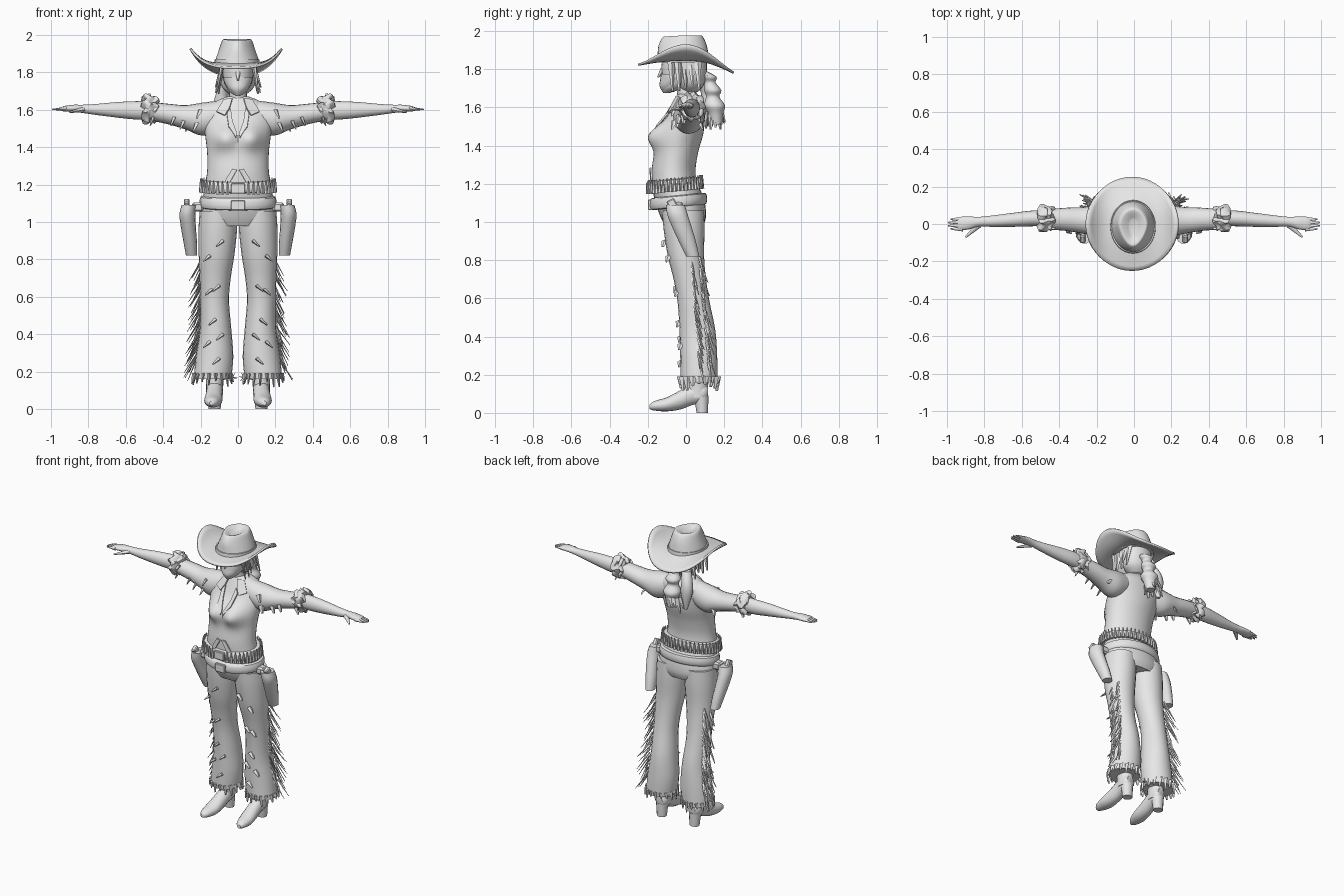
import bpy, bmesh, math, random
from mathutils import Vector, Matrix

random.seed(4)
if "Cube" in bpy.data.objects:
    bpy.data.objects.remove(bpy.data.objects["Cube"])

clay = bpy.data.materials.new("plain_grey")
clay.use_nodes = True
GREY = (0.8, 0.8, 0.8, 1)
clay.diffuse_color = GREY
clay.node_tree.nodes["Principled BSDF"].inputs["Base Color"].default_value = GREY


def finish(name, bm, smooth=True, solid=0):
    bmesh.ops.recalc_face_normals(bm, faces=bm.faces)
    mesh = bpy.data.meshes.new(name)
    bm.to_mesh(mesh)
    bm.free()
    mesh.materials.append(clay)
    obj = bpy.data.objects.new(name, mesh)
    bpy.context.collection.objects.link(obj)
    if solid:
        mod = obj.modifiers.new("thickness", 'SOLIDIFY')
        mod.thickness, mod.offset = solid, 0
    if smooth:
        bpy.ops.object.select_all(action='DESELECT')
        obj.select_set(True)
        bpy.context.view_layer.objects.active = obj
        bpy.ops.object.shade_smooth_by_angle(angle=math.radians(45))
    return obj


def spline(rows, steps):
    """Smoothly resample rows of numbers."""
    out = []
    for i in range(len(rows) - 1):
        a, b, c, d = (rows[max(0, min(len(rows) - 1, i + k))] for k in (-1, 0, 1, 2))
        for s in range(steps):
            t = s / steps
            out.append([q + t / 2 * (r - p + t * (2*p - 5*q + 4*r - w + t * (3*(q - r) + w - p)))
                        for p, q, r, w in zip(a, b, c, d)])
    return out + [list(rows[-1])]


def loft(name, rows, axis='z', side=1, n=20, steps=4, warp=None):
    """Skin ellipses; each row is two centre values, station, two radii."""
    bm = bmesh.new()
    rings = []
    for c, d, t, r, q in spline(rows, steps):
        ring = []
        for i in range(n):
            a = math.tau * i / n
            u, v = c + r * math.cos(a), d + q * math.sin(a)
            p = {'x': (t, u, v), 'y': (u, t, v), 'z': (u, v, t)}[axis]
            p = Vector(warp(*p) if warp else p)
            p.x *= side
            ring.append(bm.verts.new(p))
        rings.append(ring)
    for lo, hi in zip(rings, rings[1:]):
        for i in range(n):
            j = (i + 1) % n
            bm.faces.new((lo[i], lo[j], hi[j], hi[i]))
    bm.faces.new(rings[0])
    bm.faces.new(rings[-1])
    return finish(name, bm)


def spikes(name, items, n=4, flat=0.5):
    """Tapered strips, each from a start to an end with a radius."""
    bm = bmesh.new()
    for a, b, r in items:
        a, b = Vector(a), Vector(b)
        m = Matrix.Translation((a + b) / 2) @ (b - a).to_track_quat('Z', 'Y').to_matrix().to_4x4()
        m = m @ Matrix.Diagonal((1, flat, 1, 1))
        bmesh.ops.create_cone(bm, cap_ends=True, segments=n, radius1=r, radius2=r * 0.3,
                              depth=(b - a).length, matrix=m)
    return finish(name, bm, n > 5)


def box(name, at, size, tilt=0):
    bm = bmesh.new()
    m = Matrix.Translation(at) @ Matrix.Rotation(tilt, 4, 'X') @ Matrix.Diagonal((*size, 1))
    bmesh.ops.create_cube(bm, size=1, matrix=m)
    bmesh.ops.bevel(bm, geom=bm.edges[:], offset=min(size) * 0.2, segments=1, affect='EDGES')
    return finish(name, bm, False)


# Torso with shaped chest
def bust(x, y, z):
    if y < 0:
        y -= 0.055 * math.exp(-((abs(x) - 0.07) / 0.06)**2 - ((z - 1.45) / 0.065)**2)
    return x, y, z


torso = loft("shirt", [(0, -.06, 1.17, .18, .12), (0, -.065, 1.27, .165, .115), (0, -.05, 1.37, .165, .115),
                       (0, -.03, 1.46, .175, .12), (0, .0, 1.55, .185, .1), (0, .015, 1.61, .17, .085),
                       (0, .015, 1.65, .11, .065), (0, .01, 1.67, .06, .05)], n=40, steps=6, warp=bust)
loft("neck", [(0, .015, 1.62, .055, .055), (0, .0, 1.7, .045, .05), (0, -.01, 1.77, .045, .05)])
bpy.context.view_layer.update()


def plate(name, points, side=1):
    """Thin cloth panel laid on the shirt front."""
    bm = bmesh.new()
    vs = []
    for x, z in points:
        hit, where, _, _ = torso.ray_cast(Vector((x, -1, z)), Vector((0, 1, 0)))
        vs.append(bm.verts.new((x * side, (where.y if hit else -.04) - .008, z)))
    bm.faces.new(vs)
    finish(name, bm, False, 0.009)


for s, word in ((1, "left"), (-1, "right")):
    plate(word + "_collar", [(.03, 1.66), (.075, 1.655), (.115, 1.59), (.07, 1.57), (.045, 1.61)], s)
    plate(word + "_lapel", [(.04, 1.61), (.06, 1.58), (.05, 1.51), (.01, 1.45), (.005, 1.47), (.03, 1.54)], s)
    plate(word + "_shirt_hem", [(.005, 1.28), (.03, 1.285), (.07, 1.22), (.05, 1.2)], s)

# Head, hair and face scarf
loft("head", [(0, -.095, 1.68, .022, .025), (0, -.07, 1.705, .052, .06), (0, -.035, 1.75, .075, .09),
              (0, -.02, 1.8, .083, .108), (0, -.015, 1.87, .085, .11)])
loft("face_scarf", [(0, -.1, 1.675, .012, .018), (0, -.085, 1.71, .05, .053), (0, -.06, 1.75, .074, .075),
                    (0, -.055, 1.775, .079, .078)])
spikes("nose", [((0, -.12, 1.8), (0, -.148, 1.758), .014)], 8, 1)
loft("hair_back", [(0, .02, 1.68, .04, .04), (0, .025, 1.72, .085, .07), (0, .025, 1.79, .1, .085),
                   (0, .01, 1.87, .1, .1)])
locks = []
for s in (1, -1):
    for i in range(5):
        y = -.08 + .035 * i
        locks.append(((s * .085, y, 1.84), (s * (.1 + .025 * random.random()), y + .01, 1.68 + .05 * random.random()), .022))
for i in range(12):
    a = math.tau * i / 12
    locks.append(((.04 * math.cos(a) - .02, .15 + .035 * math.sin(a), 1.58),
                  (.06 * math.cos(a) - .03, .155 + .05 * math.sin(a), 1.48 + .05 * random.random()), .02))
spikes("loose_hair_locks", locks, 5)
loft("braid", [(0, .08, 1.79, .03, .03), (0, .12, 1.76, .045, .04), (0, .125, 1.73, .03, .03),
               (0, .14, 1.69, .05, .045), (0, .14, 1.655, .035, .035), (0, .15, 1.61, .058, .055),
               (0, .155, 1.57, .045, .04), (0, .16, 1.51, .03, .03)], n=12)
loft("side_tail", [(-.06, .08, 1.74, .03, .03), (-.085, .11, 1.68, .035, .035), (-.09, .12, 1.61, .04, .035),
                   (-.09, .13, 1.5, .012, .012)], n=10)

# Hat: curled brim, band and pinched crown
bm = bmesh.new()
turns, bands = 48, 6
grid = []
for k in range(bands + 1):
    t = k / bands
    r = .1 + .145 * t
    row = []
    for i in range(turns):
        a = math.tau * i / turns
        c, q = math.cos(a), math.sin(a)
        drop = .06 if q > 0 else .018
        z = 1.852 - .03 * t + t * t * (.075 * c * c * c * c + .03 * c * c) - (drop - .02) * q * q * t
        row.append(bm.verts.new((r * c - .01, r * q * 1.02, z)))
    grid.append(row)
for lo, hi in zip(grid, grid[1:]):
    for i in range(turns):
        j = (i + 1) % turns
        bm.faces.new((lo[i], lo[j], hi[j], hi[i]))
finish("hat_brim", bm, True, 0.012)


def pinch(x, y, z):
    front = max(0, -y) / .14
    return x * (1 - .35 * front * max(0, z - 1.85) / .12) - .005, y, z - .1 * max(0, z - 1.9) * front


loft("hat_crown", [(0, -.015, 1.835, .122, .14), (0, -.015, 1.87, .115, .135), (0, -.018, 1.93, .096, .125),
                   (0, -.018, 1.972, .08, .105), (0, -.018, 1.976, .062, .085), (0, -.018, 1.955, .02, .045)],
     n=32, warp=pinch)
loft("hat_band", [(-.005, -.015, 1.845, .122, .143), (-.005, -.015, 1.87, .12, .14)], n=32, steps=1)

# Hips and tilted belts
loft("hips", [(0, -.06, 1.2, .175, .12), (0, -.035, 1.12, .19, .13), (0, -.015, 1.03, .2, .12),
              (0, -.01, .98, .17, .1)], n=28)


def belt(name, z, h, rx, ry, cy):
    lean = lambda x, y, w: (x, y, w + .1 * (y - cy))
    return loft(name, [(0, cy, z, rx - .02, ry - .02), (0, cy, z + .005, rx, ry), (0, cy, z + h / 2, rx + .006, ry + .006),
                       (0, cy, z + h, rx, ry), (0, cy, z + h + .005, rx - .02, ry - .02)], n=36, steps=2, warp=lean)


belt("cartridge_belt", 1.165, .055, .19, .135, -.06)
belt("gun_belt", 1.075, .06, .2, .145, -.04)
rounds = []
for i in range(44):
    a = math.tau * i / 44
    if abs(math.sin(a) + 1) > .03:
        x, y = .2 * math.cos(a), .145 * math.sin(a)
        rounds.append(((x, y - .06, 1.16 + .1 * y), (x, y - .06, 1.232 + .1 * y), .011))
spikes("belt_cartridges", rounds, 6, 1)
box("upper_buckle", (0, -.2, 1.18), (.075, .02, .055))
box("lower_buckle", (0, -.19, 1.09), (.075, .02, .055))

for s, word in ((1, "left"), (-1, "right")):
    # Arm, sleeve and rolled cuff
    loft(word + "_sleeve", [(.01, 1.57, .1, .07, .08), (.015, 1.55, .19, .082, .088), (.02, 1.56, .28, .07, .065),
                            (.025, 1.575, .36, .062, .056), (.025, 1.59, .45, .055, .05)], 'x', s)
    cuff = lambda x, y, z: (x + .012 * math.sin(z * 90 + y * 70), y + .006 * math.sin(z * 130), z + .008 * math.sin(y * 160))
    loft(word + "_cuff", [(.03, 1.6, .43, .04, .045), (.03, 1.6, .435, .063, .068), (.03, 1.605, .455, .057, .062),
                          (.03, 1.605, .475, .07, .076), (.03, 1.605, .5, .066, .07), (.03, 1.6, .51, .04, .045)],
         'x', s, 24, 3, cuff)
    loft(word + "_forearm", [(.03, 1.597, .44, .042, .05), (.03, 1.597, .54, .042, .049), (.022, 1.6, .65, .037, .041),
                             (.015, 1.602, .76, .03, .029), (.012, 1.605, .83, .026, .022), (.006, 1.608, .88, .034, .019),
                             (.002, 1.606, .925, .036, .015), (.002, 1.604, .945, .03, .01)], 'x', s)
    fingers = [((s * .915, .027 - .018 * i, 1.606), (s * (.982 + .006 * (3 - abs(2 * i - 3))), .025 - .017 * i, 1.602), .013)
               for i in range(4)]
    fingers.append(((s * .83, -.005, 1.6), (s * .9, -.07, 1.588), .017))
    spikes(word + "_fingers", fingers, 8, .85)
    spikes(word + "_sleeve_tears", [((s * x, y, z), (s * (x + .02), y * 1.25, z - .045), .02) for x, y, z in
                                    ((.22, -.06, 1.53), (.29, -.04, 1.54), (.45, -.01, 1.56), (.47, .06, 1.57),
                                     (.26, .07, 1.53), (.2, -.06, 1.6), (.34, -.035, 1.56))])

    # Flared trouser leg
    loft(word + "_trouser_leg", [(.105, -.015, 1.06, .1, .11), (.108, -.01, .96, .103, .107), (.115, 0, .82, .095, .095),
                                 (.122, .02, .7, .083, .085), (.125, .04, .58, .077, .084), (.12, .06, .43, .084, .094),
                                 (.125, .067, .28, .1, .097), (.137, .068, .16, .1, .097)], side=s)
    hem = []
    for i in range(18):
        a = math.tau * i / 18
        x, y = .137 + .098 * math.cos(a), .068 + .095 * math.sin(a)
        hem.append(((s * x, y, .19), (s * (x + .012 * math.cos(a)), y, .115 + .04 * random.random()), .022))
    spikes(word + "_torn_hem", hem)
    spikes(word + "_leg_tears", [((s * x, y, z), (s * (x + .035), y - .012, z - .03), .02) for x, y, z in
                                 ((.08, -.11, .9), (.15, -.09, .82), (.1, -.05, .66), (.14, -.045, .64),
                                  (.12, -.035, .48), (.08, -.025, .4), (.15, -.025, .36), (.1, -.025, .27))])

    # Side fringe, two overlapping rows
    fringe = []
    for i in range(46):
        t = i / 46
        z = .82 - .57 * t + .01 * random.random()
        x = .185 + .035 * t * t
        y = .04 + .05 * t + (.03 if i % 2 else -.02)
        fringe.append(((s * x, y, z), (s * (x + .035 + .045 * random.random()), y + .01 + .035 * random.random(),
                                       z - .1 - .03 * random.random()), .009))
    spikes(word + "_fringe", fringe)

    # Holster with revolver grip
    loft(word + "_holster", [(.262, -.055, 1.09, .04, .05), (.27, -.045, 1.04, .043, .055), (.265, -.02, .97, .04, .052),
                             (.255, .01, .89, .036, .045), (.248, .035, .82, .03, .035)], side=s, n=14)
    box(word + "_revolver_grip", (s * .275, -.07, 1.09), (.03, .045, .06), .5)
    box(word + "_holster_strap", (s * .215, -.045, 1.08), (.06, .06, .05))

    # Boot with heel and spur
    loft(word + "_boot_foot", [(.14, .032, -.19, .012, .012), (.138, .037, -.165, .032, .025), (.133, .045, -.1, .048, .037),
                               (.128, .068, -.03, .046, .05), (.125, .095, .03, .044, .055), (.125, .105, .09, .042, .05),
                               (.125, .11, .115, .025, .03)], 'y', s, 16)
    loft(word + "_boot_shaft", [(.125, .06, .08, .045, .055), (.125, .06, .15, .046, .055), (.125, .065, .26, .055, .06)],
         side=s)
    loft(word + "_boot_heel", [(.125, .085, 0, .032, .03), (.125, .08, .09, .04, .038)], side=s, n=12, steps=1)
    hub = Vector((s * .03, .08, .17))
    spikes(word + "_spur", [(hub, hub + Vector((.026 * math.cos(k), 0, .026 * math.sin(k))), .007)
                            for k in range(7)] + [((s * .08, .08, .16), hub, .01)])
